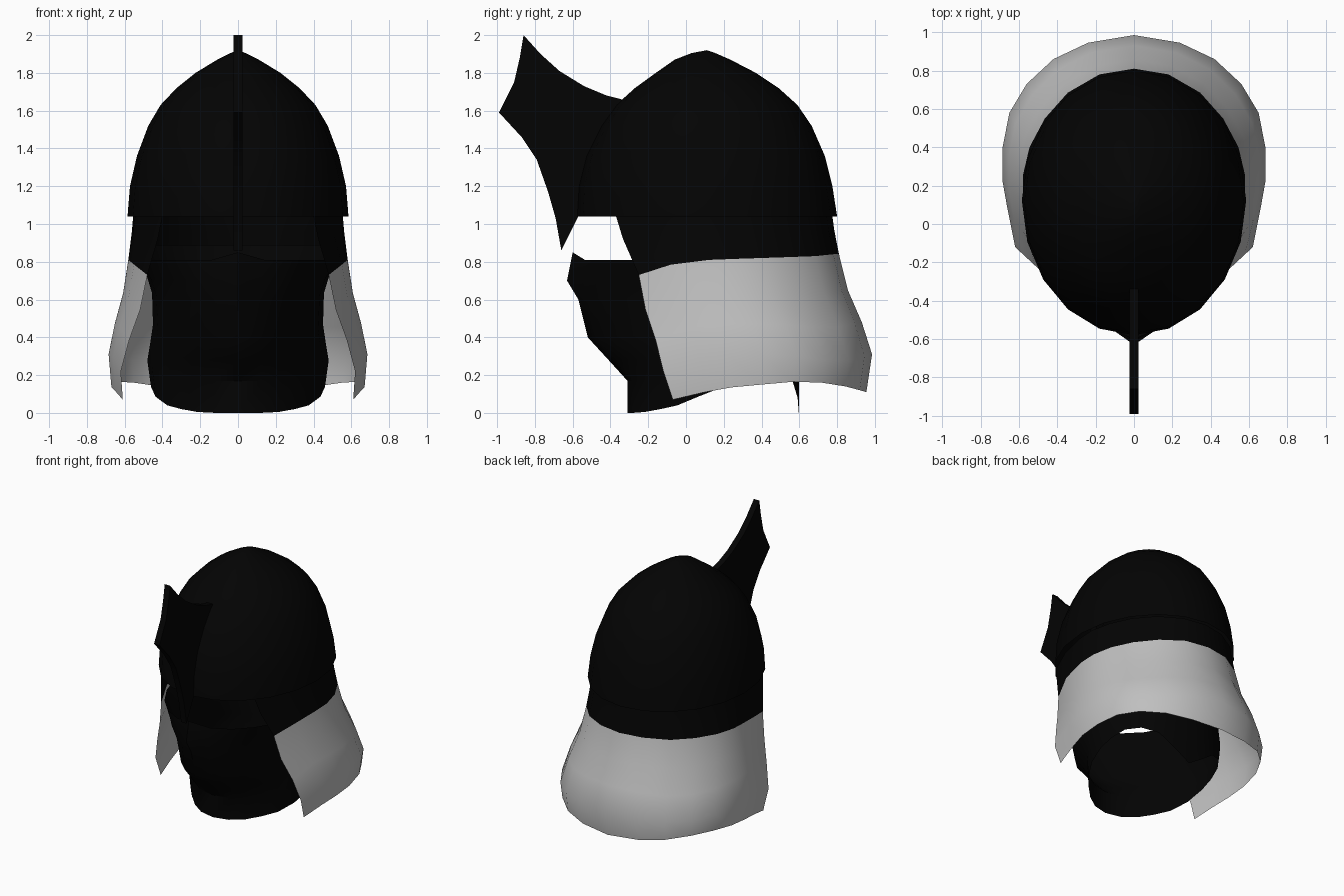
import bpy, bmesh, math

cube = bpy.data.objects.get("Cube")
if cube:
    bpy.data.objects.remove(cube, do_unlink=True)


def make_material(name, value):
    mat = bpy.data.materials.new(name)
    mat.use_nodes = True
    color = (value, value, value, 1)
    mat.diffuse_color = color
    mat.node_tree.nodes["Principled BSDF"].inputs["Base Color"].default_value = color
    return mat


black = make_material("black metal", 0.001)
grey = make_material("light grey", 0.52)


def finish(name, bm, mat, angle=40):
    """Turn a bmesh into a smooth shaded object."""
    bmesh.ops.remove_doubles(bm, verts=bm.verts, dist=0.0005)
    bmesh.ops.recalc_face_normals(bm, faces=bm.faces)
    mesh = bpy.data.meshes.new(name)
    bm.to_mesh(mesh)
    bm.free()
    mesh.materials.append(mat)
    obj = bpy.data.objects.new(name, mesh)
    bpy.context.collection.objects.link(obj)
    bpy.ops.object.select_all(action="DESELECT")
    obj.select_set(True)
    bpy.context.view_layer.objects.active = obj
    bpy.ops.object.shade_smooth_by_angle(angle=math.radians(angle))


def loft(name, rows, mat, closed):
    """Skin a list of equally long point rows."""
    bm = bmesh.new()
    grid = [[bm.verts.new(p) for p in row] for row in rows]
    for low, high in zip(grid, grid[1:]):
        n = len(low)
        for i in range(n if closed else n - 1):
            j = (i + 1) % n
            bm.faces.new((low[i], low[j], high[j], high[i]))
    finish(name, bm, mat)


def egg(angle, width, front, back, widest, pinch=0):
    """Point on an egg outline; angle 0 is the front.
    Pinch narrows the front diagonals and fills out the back ones."""
    mid = front + (back - front) * widest
    c = math.cos(angle)
    depth = mid - front if c > 0 else back - mid
    scale = 1 - math.copysign(pinch, c) * math.sin(2 * angle) ** 2
    return width * math.sin(angle) * scale, mid - depth * c * scale


def mirrored(half):
    """Extend a side-to-back half path around to the other side."""
    return half + [(-x, y, z) for x, y, z in reversed(half[:-1])]


def blend(a, b, t, tz):
    return [(p[0] + (q[0] - p[0]) * t, p[1] + (q[1] - p[1]) * t,
             p[2] + (q[2] - p[2]) * tz) for p, q in zip(a, b)]


# Dome: height, half width, front, back
SEGMENTS = 20
dome_levels = [
    (1.04, .585, -.58, .80), (1.2, .572, -.57, .775),
    (1.36, .535, -.53, .735), (1.52, .475, -.45, .665), (1.63, .41, -.37, .59),
    (1.72, .325, -.27, .49), (1.8, .225, -.16, .37), (1.87, .11, -.06, .235),
    (1.905, .04, .03, .155), (1.92, 0, .11, .11),
]
dome_rows = []
for z, w, front, back in dome_levels:
    ring = [egg(math.tau * i / SEGMENTS, w, front, back, .51) for i in range(SEGMENTS)]
    dome_rows.append([(x, y, z) for x, y in ring])
loft("helmet_dome", dome_rows, black, True)

# Brow band and neck guard share the guard's upper edge
band_top = [(x, y, 1.04) for x, y in (
    (.40, -.37), (.49, -.17), (.545, .05), (.555, .2), (.52, .36),
    (.45, .51), (.33, .65), (.17, .745), (0, .775))]
guard_top = [(.48, -.25, .73), (.55, -.08, .785), (.58, .12, .81),
             (.58, .25, .815), (.545, .4, .82), (.465, .55, .825),
             (.345, .685, .83), (.18, .78, .84), (0, .81, .84)]
guard_wide = [(.62, -.12, .22), (.66, .08, .3), (.685, .22, .31),
              (.685, .4, .31), (.65, .58, .3), (.56, .73, .28),
              (.42, .86, .28), (.24, .945, .3), (0, .985, .31)]
guard_low = [(.61, -.07, .07), (.645, .1, .11), (.67, .24, .135),
             (.67, .4, .15), (.635, .57, .165), (.55, .72, .16),
             (.415, .845, .14), (.235, .92, .12), (0, .955, .11)]
band_mid = blend(band_top, guard_top, .3, .38)
loft("brow_band", [mirrored(r) for r in (band_top, band_mid, guard_top)], black, False)

guard_rows = [guard_top, blend(guard_top, guard_wide, .27, .36),
              blend(guard_top, guard_wide, .69, .68), guard_wide, guard_low]
loft("neck_guard", [mirrored(r) for r in guard_rows], grey, False)

# Face mask: a collar with arched sides and a nose ridge
# height, half width, front, back, nose push, pinch
TOP = .8
mask_levels = [
    (0, .46, -.31, .597, 0, .08), (.17, .48, -.31, .597, 0, .08),
    (.28, .465, -.41, .6, 0, .09), (.4, .45, -.52, .605, 0, .1),
    (.6, .455, -.55, .635, .02, .06), (.7, .48, -.57, .69, .06, .02),
    (TOP, .545, -.56, .77, .04, 0),
]
arch = [0, 0, .005, .02, .04, .085, .135, .17, .2, .2, .17, .08, 0]
arch += arch[-2:0:-1]
mask_rows = []
for z, w, front, back, nose, pinch in mask_levels:
    row = []
    for i, lift in enumerate(arch):
        x, y = egg(math.tau * i / len(arch), w, front, back, .55, pinch)
        height = lift + z * (1 - lift / TOP)
        if i == 0:
            y -= nose
        if z == TOP:
            # raised nose tip, and a back edge tucked up inside the band
            height += .05 if i == 0 else .09 if y > 0 else .01
        row.append((x, y, height))
    mask_rows.append(row)
loft("face_mask", mask_rows, black, True)

# Crest: a thin curved blade that runs down into the nose bar
crest_outline = [
    (-.86, 2), (-.77, 1.9), (-.67, 1.81), (-.54, 1.73), (-.42, 1.68), (-.34, 1.66),
    (-.36, 1.55), (-.47, 1.4), (-.54, 1.2), (-.57, 1.04), (-.66, .86), (-.69, 1.03),
    (-.73, 1.17), (-.79, 1.34), (-.87, 1.46), (-.99, 1.59), (-.91, 1.75), (-.88, 1.88),
]
bm = bmesh.new()
blade = bm.faces.new([bm.verts.new((-.023, y, z)) for y, z in crest_outline])
side = bmesh.ops.extrude_face_region(bm, geom=[blade])["geom"]
bmesh.ops.translate(bm, vec=(.046, 0, 0),
                    verts=[v for v in side if isinstance(v, bmesh.types.BMVert)])
finish("crest_blade", bm, black, 30)
